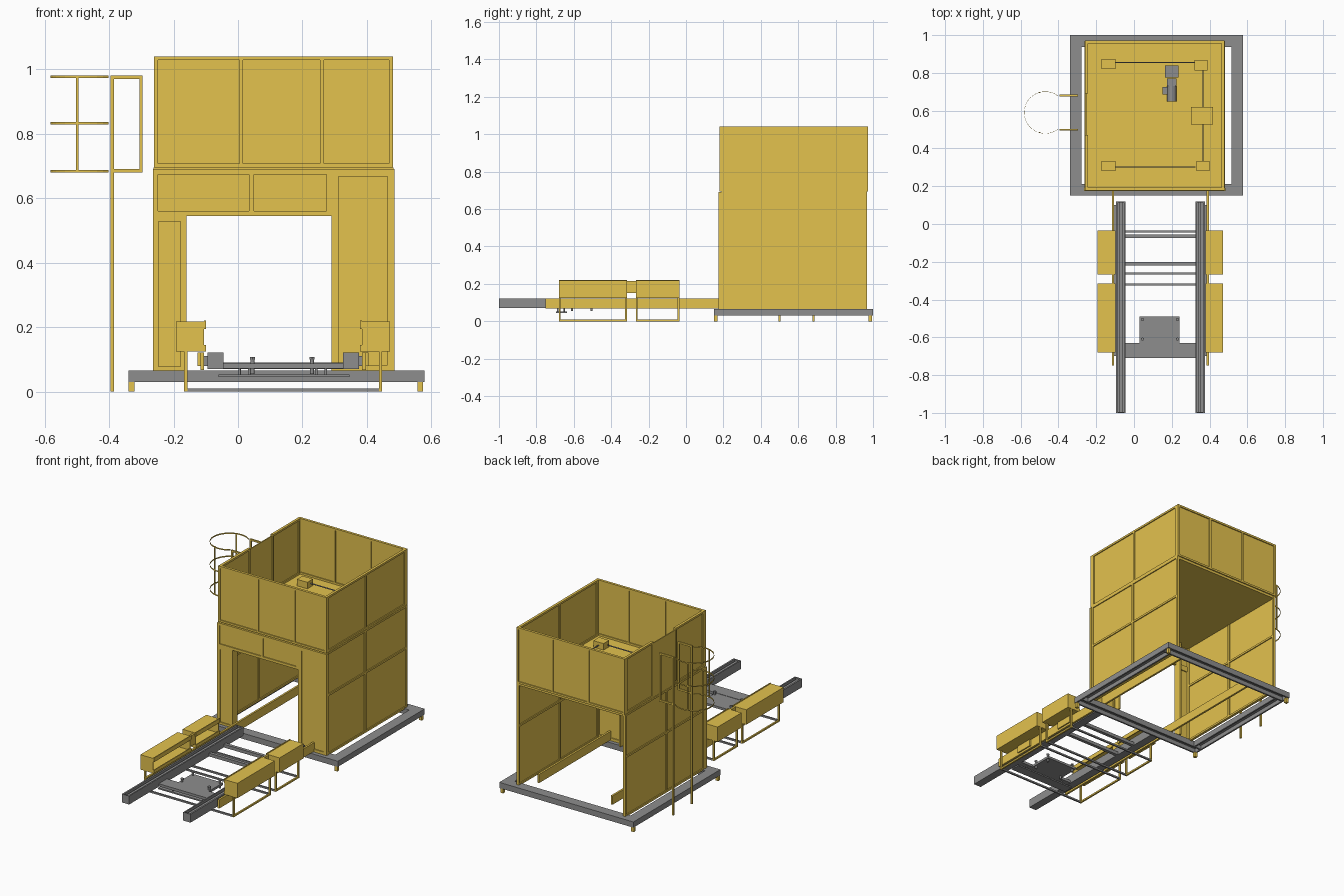
import bpy, bmesh, math
from mathutils import Matrix


def material(name, rgb):
    m = bpy.data.materials.new(name)
    m.diffuse_color = (*rgb, 1)
    return m


YELLOW = material("machine yellow", (0.77, 0.54, 0.076))
GREY = material("steel grey", (0.27, 0.27, 0.27))


def finish(name, bm, mat):
    me = bpy.data.meshes.new(name)
    bm.to_mesh(me)
    bm.free()
    me.materials.append(mat)
    ob = bpy.data.objects.new(name, me)
    bpy.context.collection.objects.link(ob)
    return ob


def part(name, mat, *boxes):
    """One object out of boxes given as x0, x1, y0, y1, z0, z1."""
    bm = bmesh.new()
    for x0, x1, y0, y1, z0, z1 in boxes:
        mx = Matrix.Translation(((x0 + x1) / 2, (y0 + y1) / 2, (z0 + z1) / 2))
        mx = mx @ Matrix.Diagonal((abs(x1 - x0), y1 - y0, z1 - z0, 1))
        bmesh.ops.create_cube(bm, size=1, matrix=mx)
    return finish(name, bm, mat)


def cylinder(name, mat, centre, r, h, axis="Z", sides=12):
    bm = bmesh.new()
    rot = {"Z": Matrix(), "Y": Matrix.Rotation(math.pi / 2, 4, "X"),
           "X": Matrix.Rotation(math.pi / 2, 4, "Y")}[axis]
    bmesh.ops.create_cone(bm, cap_ends=True, segments=sides, radius1=r, radius2=r,
                          depth=h, matrix=Matrix.Translation(centre) @ rot)
    return finish(name, bm, mat)


def wall(name, axis, d0, d1, a0, a1, z0, z1, cuts=(), zcuts=(), f=0.012):
    """Framed wall: thin sheet with raised border and battens on both sides."""
    t = (d1 - d0) * 0.38
    rects = [(a0, a0 + f, z0, z1), (a1 - f, a1, z0, z1),
             (a0 + f, a1 - f, z0, z0 + f), (a0 + f, a1 - f, z1 - f, z1)]
    rects += [(c - f / 2, c + f / 2, z0 + f, z1 - f) for c in cuts]
    rects += [(a0 + f, a1 - f, c - f / 2, c + f / 2) for c in zcuts]
    sheet = [(d0 + t, d1 - t, a0 + f, a1 - f, z0 + f, z1 - f)]
    boxes = [(d0, d1, *r) for r in rects] + sheet
    if axis == "Y":
        boxes = [(b[2], b[3], b[0], b[1], b[4], b[5]) for b in boxes]
    part(name, YELLOW, *boxes)


def mirror_x(b):
    """Mirror a box about the conveyor centre line x = 0.14."""
    return (0.28 - b[1], 0.28 - b[0], *b[2:])


def pair(name, mat, *boxes):
    part("left_" + name, mat, *boxes)
    part("right_" + name, mat, *[mirror_x(b) for b in boxes])


# Base frame: inverted channels with feet
Z0, Z1, W, T = 0.03, 0.065, 0.062, 0.01
for name, x0, x1 in (("left", -0.34, -0.34 + W), ("right", 0.578 - W, 0.578)):
    ya, yb = 0.15 + W, 1 - W
    part(name + "_base_beam", GREY, (x0, x1, ya, yb, Z1 - T, Z1),
         (x0, x0 + T, ya, yb, Z0, Z1 - T), (x1 - T, x1, ya, yb, Z0, Z1 - T))
for name, y0, y1 in (("front", 0.15, 0.15 + W), ("back", 1 - W, 1)):
    xa, xb = -0.34, 0.578
    part(name + "_base_beam", GREY, (xa, xb, y0, y1, Z1 - T, Z1),
         (xa, xb, y0, y0 + T, Z0, Z1 - T), (xa, xb, y1 - T, y1, Z0, Z1 - T),
         (xa, xa + T, y0 + T, y1 - T, Z0, Z1 - T), (xb - T, xb, y0 + T, y1 - T, Z0, Z1 - T))
for i, x in enumerate((-0.33, 0.565)):
    for j, y in enumerate((0.16, 0.985)):
        part(f"foot_{i}{j}", YELLOW, (x - 0.009, x + 0.009, y - 0.009, y + 0.009, 0, Z0))

# Upper cabin walls; the left one has a thin door at the ladder
wall("upper_front_wall", "Y", 0.178, 0.194, -0.26, 0.48, 0.695, 1.04, (0.01, 0.26))
wall("upper_back_wall", "Y", 0.956, 0.972, -0.26, 0.48, 0.695, 1.04, (-0.01, 0.235))
wall("upper_right_wall", "X", 0.464, 0.48, 0.194, 0.956, 0.695, 1.04, (0.57,))
wall("upper_left_wall_front", "X", -0.26, -0.244, 0.194, 0.47, 0.695, 1.04)
wall("upper_left_wall_back", "X", -0.26, -0.244, 0.69, 0.956, 0.695, 1.04)
part("ladder_door", YELLOW, (-0.258, -0.252, 0.47, 0.69, 0.695, 1.03))

# Lower cabin walls: back stays open
wall("lower_right_wall", "X", 0.466, 0.482, 0.19, 0.968, 0.06, 0.695, (0.56,), (0.43,))
wall("lower_left_wall", "X", -0.262, -0.246, 0.19, 0.968, 0.06, 0.695, (0.56,), (0.43,))
wall("front_left_column", "Y", 0.174, 0.19, -0.264, -0.16, 0.06, 0.545, f=0.018)
wall("front_right_column", "Y", 0.174, 0.19, 0.29, 0.485, 0.06, 0.69, f=0.022)
wall("front_header", "Y", 0.174, 0.19, -0.264, 0.29, 0.545, 0.69, (0.042,), f=0.016)
part("doorway_returns", YELLOW, (-0.172, -0.16, 0.19, 0.225, 0.065, 0.68),
     (0.29, 0.302, 0.19, 0.225, 0.065, 0.68))
part("cabin_floor", YELLOW, (-0.247, 0.467, 0.19, 0.965, 0.68, 0.695))

# Equipment on the cabin floor
for i, (x, y, w, d, h) in enumerate(((-0.135, 0.847, 0.072, 0.055, 0.04),
                                     (0.355, 0.84, 0.07, 0.055, 0.04),
                                     (0.365, 0.307, 0.07, 0.055, 0.04),
                                     (-0.135, 0.307, 0.072, 0.055, 0.04),
                                     (0.36, 0.573, 0.118, 0.095, 0.055))):
    part(f"gearbox_{i}", YELLOW, (x - w / 2, x + w / 2, y - d / 2, y + d / 2, 0.695, 0.695 + h))
for i, (c, h, ax) in enumerate((((0.11, 0.855, 0.715), 0.43, "X"), ((0.11, 0.302, 0.715), 0.43, "X"),
                                ((0.365, 0.573, 0.715), 0.5, "Y"))):
    cylinder(f"drive_shaft_{i}", GREY, c, 0.0035, h, ax, 8)
part("motor_block", GREY, (0.165, 0.235, 0.775, 0.84, 0.695, 0.755))
part("motor_coupling", GREY, (0.175, 0.225, 0.73, 0.77, 0.695, 0.745), (0.15, 0.178, 0.685, 0.725, 0.7, 0.73))
cylinder("motor_body", GREY, (0.2, 0.69, 0.72), 0.024, 0.085, "Y", 16)

# Ladder posts, handrail frames and safety cage
for name, y in (("front", 0.499), ("back", 0.681)):
    a, b = y - 0.005, y + 0.005
    part(name + "_ladder_post", YELLOW, (-0.395, -0.385, a, b, 0, 0.98))
    part(name + "_ladder_rail", YELLOW, (-0.306, -0.296, a, b, 0.68, 0.98),
         (-0.385, -0.306, a, b, 0.97, 0.98), (-0.385, -0.306, a, b, 0.68, 0.69))
CX, CY, R = -0.47, 0.59, 0.112
for i, z in enumerate((0.683, 0.833, 0.976)):
    bm = bmesh.new()
    rows = []
    for k in range(25):
        a = math.radians(52 + k * 256 / 24)
        rows.append([bm.verts.new((CX + r * math.cos(a), CY + r * math.sin(a), z + dz))
                     for r, dz in ((R, -.004), (R, .004), (R - .0015, .004), (R - .0015, -.004))])
    for p, q in zip(rows, rows[1:]):
        for k in range(4):
            bm.faces.new((p[k], q[k], q[k - 3], p[k - 3]))
    bm.faces.new(rows[0])
    bm.faces.new(rows[-1][::-1])
    bmesh.ops.recalc_face_normals(bm, faces=bm.faces[:])
    finish(f"cage_hoop_{i}", bm, YELLOW)
for i, y in enumerate((CY - 0.106, CY + 0.106)):
    part(f"cage_bar_{i}", YELLOW, (-0.502, -0.494, y - 0.002, y + 0.002, 0.68, 0.98))

# Conveyor rails: grooved profile, closed at the ends
pair("conveyor_rail", GREY, (-0.095, -0.045, -1, 0.12, 0.07, 0.078),
     (-0.095, -0.085, -0.995, 0.115, 0.078, 0.122), (-0.053, -0.045, -0.995, 0.115, 0.078, 0.122),
     (-0.076, -0.062, -0.995, 0.115, 0.078, 0.114),
     (-0.095, -0.045, -1, -0.995, 0.078, 0.122), (-0.095, -0.045, 0.115, 0.12, 0.078, 0.122))
# Side beams running into the cabin
pair("side_beam", YELLOW, (-0.117, -0.105, -0.75, 0.885, 0.068, 0.122))
pair("beam_bracket", YELLOW, (-0.125, -0.117, -0.57, -0.46, 0.08, 0.122),
     (-0.125, -0.117, -0.21, -0.1, 0.08, 0.122))
pair("rail_mount", GREY, (-0.105, -0.095, -0.7, 0.1, 0.08, 0.11))

# Guard housings, open towards the conveyor, on looped legs
for n, y0, y1 in (("front", -0.68, -0.315), ("rear", -0.268, -0.035)):
    t = 0.006
    pair(n + "_housing", YELLOW, (-0.192, -0.192 + t, y0, y1, 0.125, 0.217),
         (-0.186, -0.105, y0, y1, 0.217 - t, 0.217), (-0.186, -0.105, y0, y1, 0.125, 0.125 + t),
         (-0.186, -0.105, y0, y0 + t, 0.131, 0.211), (-0.186, -0.105, y1 - t, y1, 0.131, 0.211),
         (-0.105, -0.099, y0, y1, 0.195, 0.221), (-0.105, -0.099, y0, y1, 0.125, 0.145))
    pair(n + "_housing_legs", YELLOW, (-0.167, -0.157, y0, y0 + 0.01, 0, 0.125),
         (-0.167, -0.157, y1 - 0.01, y1, 0, 0.125), (-0.167, -0.157, y0 + 0.01, y1 - 0.01, 0, 0.01))
    for k, y in enumerate((y0, y1 - 0.01)):
        part(f"{n}_floor_bar_{k}", GREY, (-0.157, 0.437, y, y + 0.01, 0, 0.01))
pair("housing_link", YELLOW, (-0.117, -0.105, -0.315, -0.268, 0.15, 0.215))

# Cross beams between the rails
for i, y in enumerate((-0.065, -0.21)):
    part(f"cross_beam_{i}", GREY, (-0.045, 0.325, y - 0.01, y + 0.01, 0.07, 0.09))

# Front stop plate with pins
part("stop_beam", GREY, (-0.045, 0.325, -0.71, -0.63, 0.072, 0.088))
part("stop_plate", GREY, (0.03, 0.24, -0.63, -0.49, 0.072, 0.086))
part("stop_lower_bar", GREY, (-0.06, 0.345, -0.695, -0.635, 0.045, 0.053))
for i, (x, y, z0, z1, r) in enumerate(((0.045, -0.505, 0.055, 0.1, 0.006), (0.23, -0.505, 0.055, 0.1, 0.006),
                                       (0.045, -0.61, 0.055, 0.1, 0.006), (0.23, -0.61, 0.055, 0.1, 0.006),
                                       (0.005, -0.65, 0.045, 0.075, 0.004), (0.272, -0.65, 0.045, 0.075, 0.004),
                                       (0.035, -0.685, 0.045, 0.075, 0.004), (0.243, -0.685, 0.045, 0.075, 0.004))):
    cylinder(f"stop_pin_{i}", GREY, (x, y, (z0 + z1) / 2), r, z1 - z0)
    cylinder(f"stop_pin_head_{i}", GREY, (x, y, z1 + 0.004), r * 1.5, 0.008, sides=6)
